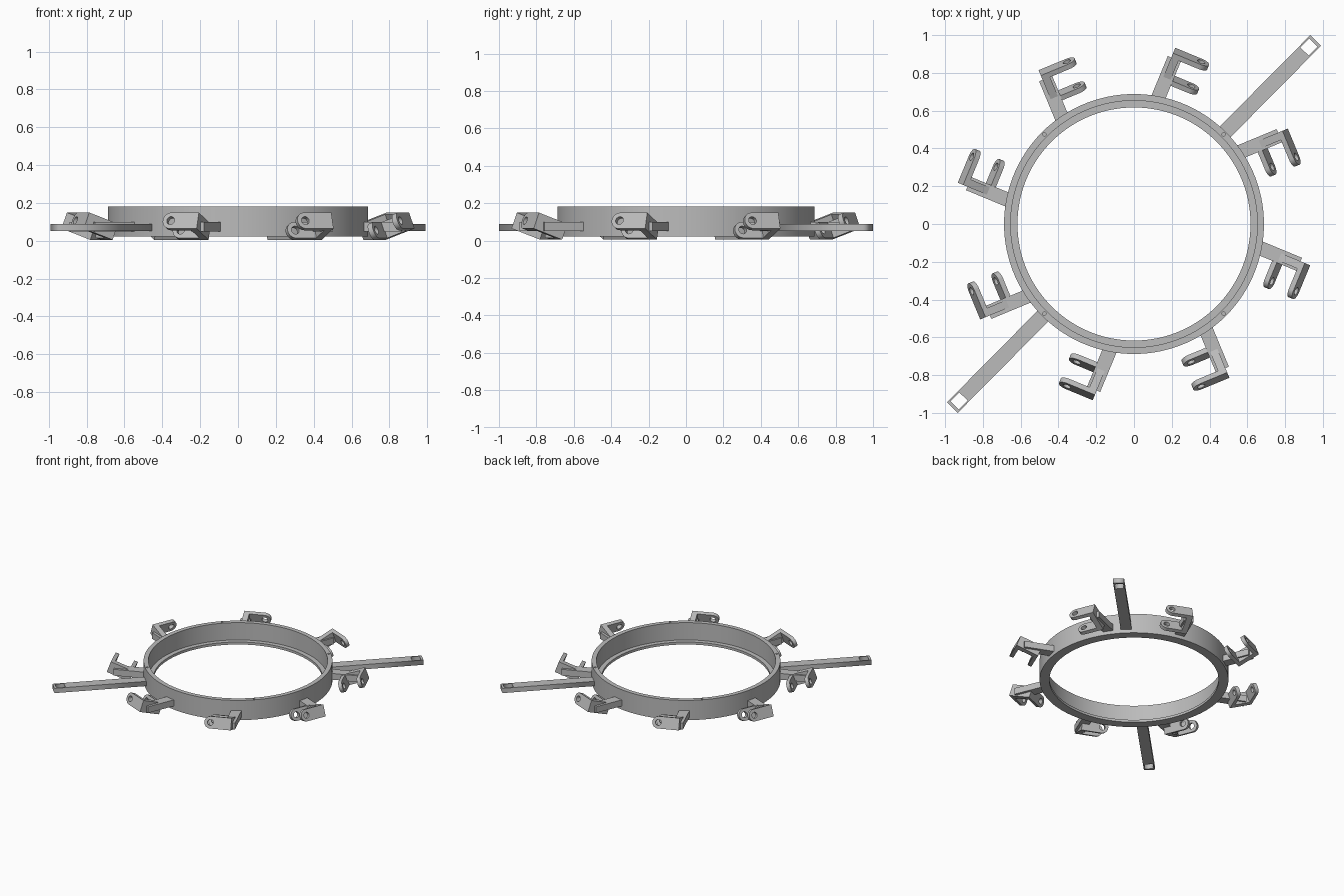
import bpy, bmesh
from math import sin, cos, pi, radians
from mathutils import Matrix, Vector

cube = bpy.data.objects.get("Cube")
if cube:
    bpy.data.objects.remove(cube)

GREY = (0.5, 0.5, 0.5, 1)
metal = bpy.data.materials.new("plain grey")
metal.use_nodes = True
metal.diffuse_color = GREY
metal.node_tree.nodes["Principled BSDF"].inputs["Base Color"].default_value = GREY


def add(name, mesh, matrix=Matrix()):
    obj = bpy.data.objects.new(name, mesh)
    bpy.context.collection.objects.link(obj)
    obj.matrix_world = matrix
    if not mesh.materials:
        mesh.materials.append(metal)
    return obj


def mesh_from(bm, name):
    bmesh.ops.recalc_face_normals(bm, faces=bm.faces)
    mesh = bpy.data.meshes.new(name)
    bm.to_mesh(mesh)
    bm.free()
    return mesh


def box(bm, low, high, matrix=Matrix()):
    low, high = Vector(low), Vector(high)
    place = Matrix.Translation((low + high) / 2) @ Matrix.Diagonal((high - low).to_4d())
    bmesh.ops.create_cube(bm, size=1, matrix=matrix @ place)


def plate(outlines, thickness):
    """Flat plate; outlines after the first are holes."""
    curve = bpy.data.curves.new("outline", "CURVE")
    curve.dimensions = "2D"
    curve.fill_mode = "BOTH"
    curve.extrude = thickness / 2
    for points in outlines:
        spline = curve.splines.new("POLY")
        spline.points.add(len(points) - 1)
        for p, (x, y) in zip(spline.points, points):
            p.co = (x, y, 0, 1)
        spline.use_cyclic_u = True
    temp = bpy.data.objects.new("outline", curve)
    mesh = bpy.data.meshes.new_from_object(temp)
    bpy.data.objects.remove(temp)
    bpy.data.curves.remove(curve)
    return mesh


def arc(radius, start, end, steps):
    return [(radius * cos(start + (end - start) * i / steps),
             radius * sin(start + (end - start) * i / steps)) for i in range(steps + 1)]


def rect(x0, x1, y):
    return [(x0, -y), (x1, -y), (x1, y), (x0, y)]


def smooth(obj):
    bpy.ops.object.select_all(action="DESELECT")
    obj.select_set(True)
    bpy.context.view_layer.objects.active = obj
    bpy.ops.object.shade_smooth_by_angle(angle=radians(30))


# Ring with a thin inner lip at the bottom
OUTER, WALL, LIP = 0.688, 0.653, 0.617
BOTTOM, TOP = 0.022, 0.181
profile = [(OUTER, BOTTOM), (OUTER, TOP), (WALL, TOP),
           (WALL, BOTTOM + 0.02), (LIP, BOTTOM + 0.02), (LIP, BOTTOM)]
bm = bmesh.new()
verts = [bm.verts.new((r, 0, z)) for r, z in profile]
edges = [bm.edges.new((verts[i - 1], verts[i])) for i in range(len(verts))]
bmesh.ops.spin(bm, geom=verts + edges, axis=(0, 0, 1), cent=(0, 0, 0),
               angle=2 * pi, steps=120, use_merge=True)
bmesh.ops.remove_doubles(bm, verts=bm.verts, dist=1e-5)
ring = add("ring", mesh_from(bm, "ring"))

# Four small screw holes in the rim
bm = bmesh.new()
for k in range(4):
    spot = Matrix.Rotation(radians(45 + 90 * k), 4, "Z") @ Matrix.Translation((0.6705, 0, TOP))
    bmesh.ops.create_cone(bm, cap_ends=True, segments=16, radius1=0.009,
                          radius2=0.009, depth=0.1, matrix=spot)
cutter = add("screw_hole_cutter", mesh_from(bm, "screw_hole_cutter"))
cutter.hide_render = True
cutter.hide_viewport = True
cut = ring.modifiers.new("screw_holes", "BOOLEAN")
cut.operation = "DIFFERENCE"
cut.solver = "EXACT"
cut.object = cutter
smooth(ring)

# Two long arms with a square window at the tip
arm_mesh = plate([rect(0.67, 1.367, 0.04), rect(1.284, 1.35, 0.031)], 0.038)
for k, side in enumerate(("back_left", "front_right")):
    add("long_arm_" + side, arm_mesh,
        Matrix.Rotation(radians(45.3 + 180 * k), 4, "Z") @ Matrix.Translation((0, 0, 0.07)))

# Hinge bracket: two pierced lugs joined by a back plate, tilted outwards and up
TILT = radians(20)
axis = Vector((cos(TILT), 0, sin(TILT)))
across = Vector((0, -1, 0))
frame = Matrix((across, axis.cross(across), axis)).transposed().to_4x4()
R, BACK, THICK, SPAN = 0.045, -0.155, 0.028, 0.147
centre = Matrix.Translation((0.848, 0, 0.077)) @ frame
lug = plate([[(BACK, -R)] + arc(R, -pi / 2, pi / 2, 16) + [(BACK, R)],
             arc(0.022, 0, 2 * pi, 20)[:-1]], THICK)
bm = bmesh.new()
for s in (-1, 1):
    part = lug.copy()
    part.transform(centre @ Matrix.Translation((0, 0, s * SPAN / 2)))
    bm.from_mesh(part)
    bpy.data.meshes.remove(part)
bmesh.ops.remove_doubles(bm, verts=bm.verts, dist=1e-5)
half = (SPAN - THICK) / 2
box(bm, (BACK, -R, -half), (BACK + 0.042, R, half), centre)
bracket_mesh = mesh_from(bm, "hinge_bracket")

# Straight stem from the ring to the bracket
bm = bmesh.new()
box(bm, (0.66, 0.1, 0.05), (0.89, 0.175, 0.1))
stem_mesh = mesh_from(bm, "bracket_stem")

for k in range(8):
    turn = Matrix.Rotation(radians(22.5 + 45 * k), 4, "Z")
    add(f"bracket_stem_{k + 1}", stem_mesh, turn)
    bracket = add(f"hinge_bracket_{k + 1}", bracket_mesh, turn)
    if k == 0:
        smooth(bracket)
